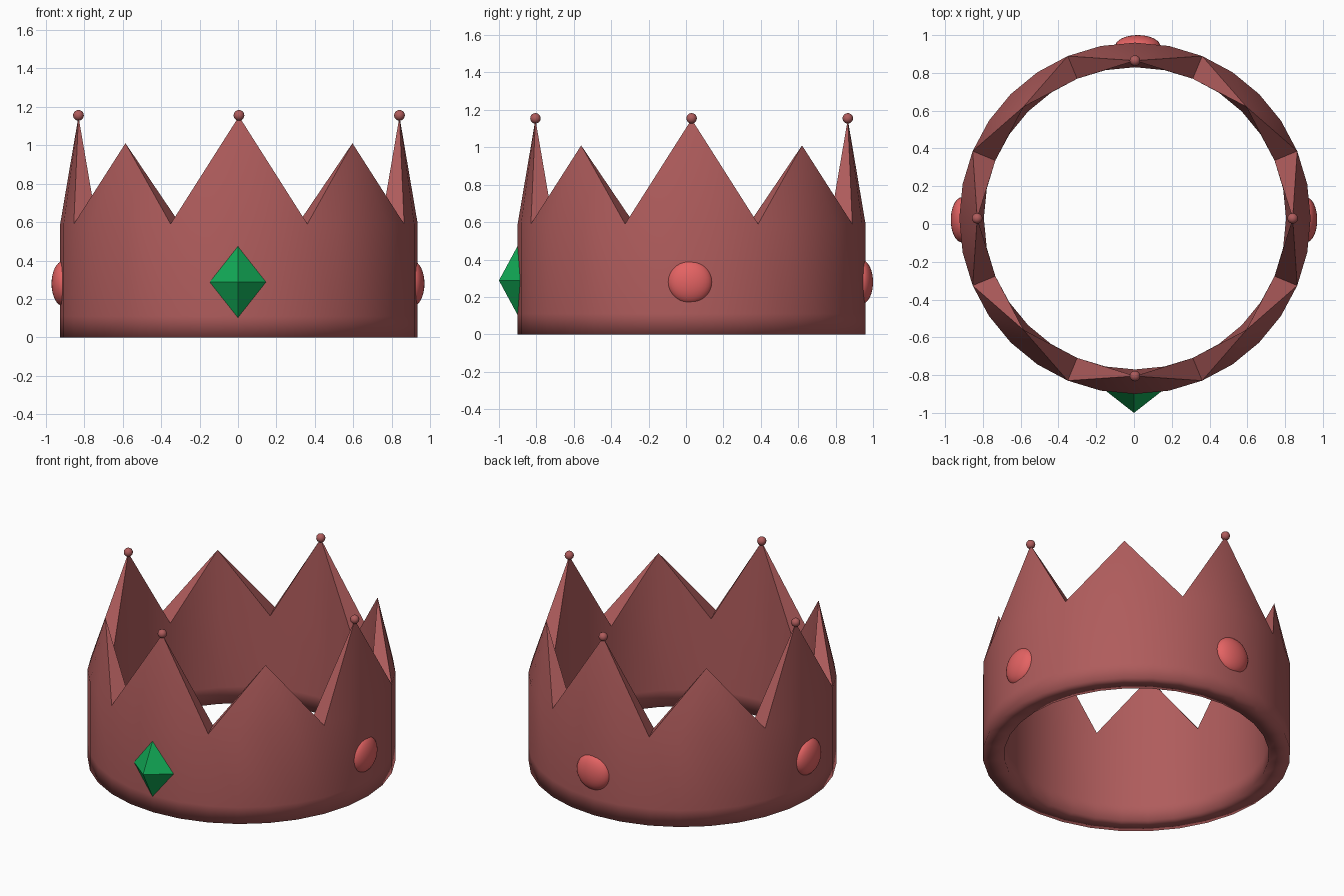
import bpy, bmesh, math
from mathutils import Matrix

if "Cube" in bpy.data.objects:
    bpy.data.objects.remove(bpy.data.objects["Cube"])

CX, CY = 0.005, 0.03           # crown axis
R_OUT, R_IN, R_TIP = 0.93, 0.80, 0.835
BASE_Z, TALL_Z, SHORT_Z = 0.59, 1.15, 1.01
SEGS, PEAKS = 32, 8


def material(name, color):
    m = bpy.data.materials.new(name)
    m.diffuse_color = (*color, 1)
    m.use_nodes = True
    m.node_tree.nodes["Principled BSDF"].inputs["Base Color"].default_value = m.diffuse_color
    return m


crown_red = material("crown dusty red", (0.43, 0.107, 0.107))
gem_red = material("gem bright red", (0.78, 0.125, 0.125))
gem_green = material("gem green", (0.006, 0.41, 0.095))


def finish(bm, name, mat):
    bmesh.ops.recalc_face_normals(bm, faces=bm.faces)
    mesh = bpy.data.meshes.new(name)
    bm.to_mesh(mesh)
    bm.free()
    mesh.materials.append(mat)
    ob = bpy.data.objects.new(name, mesh)
    bpy.context.collection.objects.link(ob)
    return ob


def polar(r, a, z):
    # angle 0 points to the front (-y)
    return (CX + r * math.sin(a), CY - r * math.cos(a), z)


def ellipsoid(name, loc, radii, mat, u=32, v=16):
    bm = bmesh.new()
    bmesh.ops.create_uvsphere(bm, u_segments=u, v_segments=v, radius=1,
                              matrix=Matrix.Translation(loc) @ Matrix.Diagonal((*radii, 1)))
    for f in bm.faces:
        f.smooth = True
    return finish(bm, name, mat)


# Crown band: closed wall section swept around, open at the top for the peaks
bm = bmesh.new()
section = [(R_OUT, BASE_Z), (R_OUT, 0.11), (R_OUT, 0), (R_IN, 0), (R_IN, 0.11), (R_IN, BASE_Z)]
cols = []
for i in range(SEGS):
    a = 2 * math.pi * i / SEGS
    cols.append([bm.verts.new(polar(r, a, z)) for r, z in section])
for i in range(SEGS):
    c, d = cols[i], cols[(i + 1) % SEGS]
    for j in range(len(section) - 1):
        bm.faces.new((c[j], c[j + 1], d[j + 1], d[j])).smooth = True

# Peaks: fans on the outer and inner wall meeting in a point, flat side cuts
step = SEGS // PEAKS
for p in range(PEAKS):
    a = 2 * math.pi * p / PEAKS
    tip = bm.verts.new(polar(R_TIP, a, SHORT_Z if p % 2 else TALL_Z))
    first = p * step - step // 2
    for i in range(first, first + step):
        c, d = cols[i % SEGS], cols[(i + 1) % SEGS]
        bm.faces.new((c[0], d[0], tip)).smooth = True
        bm.faces.new((d[-1], c[-1], tip)).smooth = True
    for i in (first, first + step):
        c = cols[i % SEGS]
        bm.faces.new((c[0], c[-1], tip)).smooth = False
finish(bm, "crown_band", crown_red)

# Balls on the tall peaks
for k, side in enumerate(("front", "right", "back", "left")):
    ellipsoid(side + "_tip_ball", polar(R_TIP, k * math.pi / 2, TALL_Z + 0.005),
              (0.028,) * 3, crown_red, 16, 10)

# Round gems on the right, left and back
ellipsoid("right_gem", (0.91, 0.022, 0.28), (0.06, 0.12, 0.117), gem_red)
ellipsoid("left_gem", (-0.91, 0.022, 0.28), (0.06, 0.12, 0.117), gem_red)
ellipsoid("back_gem", (0.02, 0.94, 0.28), (0.12, 0.06, 0.117), gem_red)

# Diamond gem on the front: flat octahedron
bm = bmesh.new()
hx, hy, hz, gy, gz = 0.147, 0.115, 0.213, -0.885, 0.288
ring = [bm.verts.new((x, gy + y, gz)) for x, y in ((hx, 0), (0, hy), (-hx, 0), (0, -hy))]
for s in (1, -1):
    top = bm.verts.new((0, gy, gz + s * hz))
    for i in range(4):
        bm.faces.new((ring[i], ring[(i + 1) % 4], top))
finish(bm, "front_diamond_gem", gem_green)
